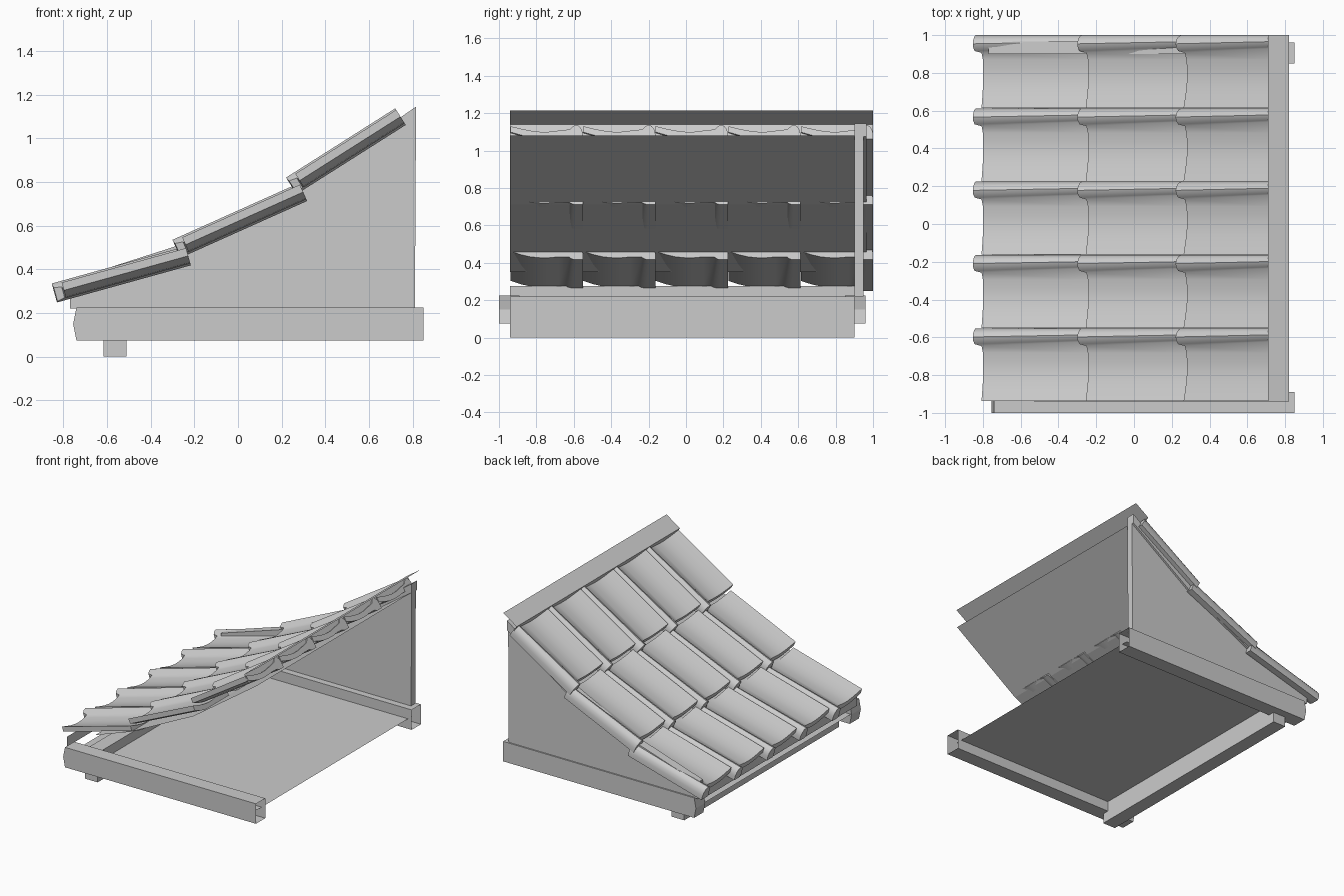
import bpy, bmesh, math

if "Cube" in bpy.data.objects:
    bpy.data.objects.remove(bpy.data.objects["Cube"])


def finish(name, bm, smooth=False):
    bmesh.ops.recalc_face_normals(bm, faces=bm.faces[:])
    me = bpy.data.meshes.new(name)
    bm.to_mesh(me)
    bm.free()
    ob = bpy.data.objects.new(name, me)
    bpy.context.collection.objects.link(ob)
    if smooth:
        bpy.ops.object.select_all(action='DESELECT')
        ob.select_set(True)
        bpy.context.view_layer.objects.active = ob
        bpy.ops.object.shade_smooth_by_angle(angle=math.radians(40))
    return ob


def extrude_y(name, pts, y0, y1, closed=True):
    """Sweep an x-z outline along y; an open outline gives a bare sheet."""
    bm = bmesh.new()
    a = [bm.verts.new((x, y0, z)) for x, z in pts]
    b = [bm.verts.new((x, y1, z)) for x, z in pts]
    n = len(pts)
    for i in range(n if closed else n - 1):
        j = (i + 1) % n
        bm.faces.new((a[i], a[j], b[j], b[i]))
    if closed:
        bm.faces.new(a)
        bm.faces.new(b)
    return finish(name, bm)


def box_pts(x0, x1, z0, z1):
    return [(x0, z0), (x1, z0), (x1, z1), (x0, z1)]


# Side sills: hollow beams, open at the +x end
for name, y0, y1 in (("sill_near", -1.0, -0.89), ("sill_far", 0.85, 0.96)):
    outline = [(-0.74, 0.075), (0.85, 0.075), (0.85, 0.225), (-0.74, 0.225), (-0.755, 0.15)]
    sill = extrude_y(name, outline, y0, y1)
    bm = bmesh.new()
    bm.from_mesh(sill.data)
    ends = [f for f in bm.faces if f.normal.x > 0.9]
    bmesh.ops.delete(bm, geom=ends, context='FACES')
    bm.to_mesh(sill.data)
    bm.free()

# Cross beam, floor sheet and eaves fascia
extrude_y("cross_beam", box_pts(-0.615, -0.51, 0.0, 0.22), -0.94, 0.9)
extrude_y("floor", [(-0.75, 0.15), (0.82, 0.15)], -0.94, 0.9, closed=False)
extrude_y("fascia", [(-0.765, 0.2), (-0.765, 0.275)], -0.94, 0.9, closed=False)

# Gable wall under the far edge
slope = [(0.815, 1.075), (0.29, 0.71), (-0.24, 0.45), (-0.77, 0.28)]
extrude_y("gable_wall", [(-0.77, 0.22), (0.81, 0.22)] + slope, 0.9, 0.95)

# Roof deck sheet
extrude_y("roof_deck", [(-0.53, 0.35), (-0.24, 0.452), (0.29, 0.712), (0.815, 1.08)],
          -0.94, 0.9, closed=False)

# Verge rafter along the far edge
upper = [(x, z + 0.07) for x, z in reversed(slope)]
extrude_y("verge_rafter", slope + upper, 0.9, 0.965)

# Ridge flashing: sloping cap with a turned-down lip
extrude_y("ridge_flashing", [(0.745, 1.08), (0.71, 1.14), (0.82, 1.215)], -0.94, 1.0, closed=False)

# Tile cross-section: (y offset, top height, underside height, setback of low end)
PITCH = 0.388
ROLL = [(0.0, 0.035, 0.0, 0.0), (-0.008, 0.062, 0.0, 0.0), (-0.026, 0.083, 0.0, 0.0),
        (-0.046, 0.09, 0.0, 0.0), (-0.066, 0.084, 0.0, 0.0), (-0.084, 0.07, 0.005, 0.004),
        (-0.094, 0.062, 0.012, 0.04)]
PAN = [(-0.13, 0.054, 0.014, 0.045), (-0.18, 0.047, 0.009, 0.045), (-0.23, 0.047, 0.009, 0.045),
       (-0.28, 0.054, 0.014, 0.045), (-0.33, 0.066, 0.026, 0.045), (-0.386, 0.082, 0.045, 0.045)]


def tile(name, low, high, y_edge):
    """Pantile lofted from the low end to the high end of its roll crest."""
    dx, dz = high[0] - low[0], high[1] - low[1]
    length = math.hypot(dx, dz)
    ux, uz = dx / length, dz / length
    ox, oz = low[0] + 0.09 * uz, low[1] - 0.09 * ux
    bm = bmesh.new()

    def vert(u, y, w):
        return bm.verts.new((ox + u * ux - w * uz, y_edge + y, oz + u * uz + w * ux))

    rows = []
    for y, top, under, back in ROLL + PAN:
        # the roll narrows a little towards the high end
        y_high = y * 0.75 if y > -0.1 else y
        rows.append((vert(back, y, top), vert(length, y_high, top),
                     vert(length, y_high, under), vert(back, y, under)))
    for p, q in zip(rows, rows[1:]):
        for i in range(4):
            j = (i + 1) % 4
            bm.faces.new((p[i], p[j], q[j], q[i]))
    bm.faces.new(rows[0])
    bm.faces.new(rows[-1])
    finish(name, bm, smooth=True)


# Three courses, each steeper than the last, five tiles wide
COURSES = [((-0.853, 0.335), (-0.24, 0.505)),
           ((-0.30, 0.535), (0.28, 0.795)),
           ((0.22, 0.82), (0.72, 1.137))]
for c, (low, high) in enumerate(COURSES):
    for k in range(5):
        tile(f"tile_{c + 1}_{k + 1}", low, high, 1.0 - k * PITCH)
